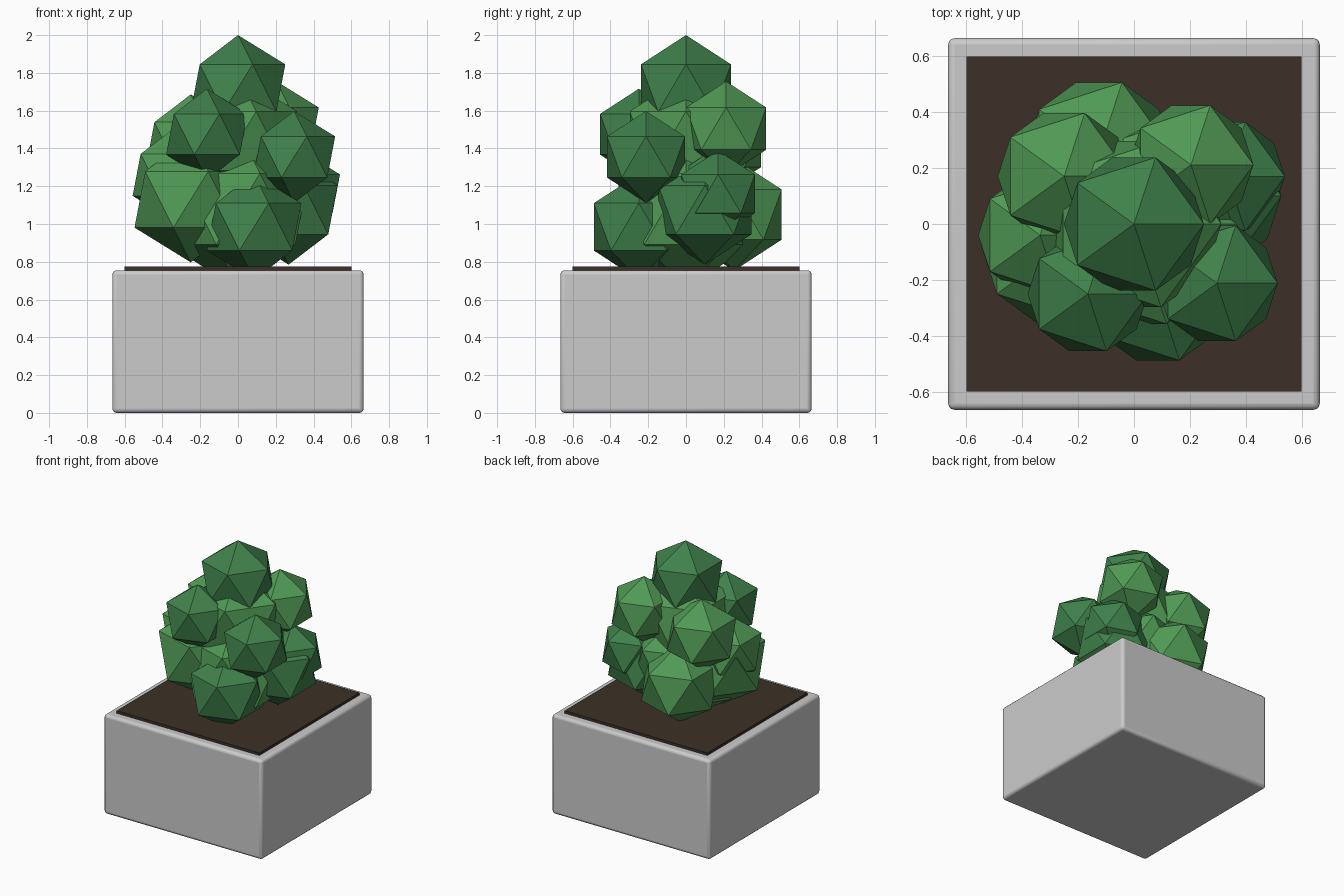
import bpy

if "Cube" in bpy.data.objects:
    bpy.data.objects.remove(bpy.data.objects["Cube"])


def material(name, rgb):
    m = bpy.data.materials.new(name)
    m.diffuse_color = (*rgb, 1)
    m.use_nodes = True
    m.node_tree.nodes["Principled BSDF"].inputs["Base Color"].default_value = m.diffuse_color
    return m


def box(name, half, z0, z1, bevel=0.0, mat=None):
    bpy.ops.mesh.primitive_cube_add(size=1, location=(0, 0, (z0 + z1) / 2))
    ob = bpy.context.object
    ob.name = name
    ob.scale = (2 * half, 2 * half, z1 - z0)
    bpy.ops.object.transform_apply(location=False, rotation=False, scale=True)
    if bevel:
        mod = ob.modifiers.new("rounded_edges", 'BEVEL')
        mod.width = bevel
        mod.segments = 3
        bpy.ops.object.shade_smooth_by_angle()
    if mat:
        ob.data.materials.append(mat)
    return ob


leaf = material("leaf_green", (0.05, 0.22, 0.07))
leaf_light = material("leaf_light_green", (0.08, 0.32, 0.09))
soil = material("soil_brown", (0.045, 0.03, 0.02))

# Stone planter and the soil bed standing slightly proud of its rim
box("planter", 0.665, 0.0, 0.755, 0.022)
box("soil", 0.6, 0.70, 0.775, mat=soil)

# Leaf clumps: x, y, z, radius, light material
clumps = [
    # hidden core
    (0.0, 0.0, 1.08, 0.42, True),
    (0.0, 0.0, 1.44, 0.35, True),
    # lower ring
    (0.085, -0.25, 0.985, 0.28, False),
    (0.268, 0.10, 1.075, 0.29, False),
    (-0.125, 0.254, 1.05, 0.297, True),
    (-0.25, -0.075, 1.13, 0.333, True),
    # middle ring
    (0.297, -0.212, 1.355, 0.243, False),
    (0.335, 0.17, 1.16, 0.229, False),
    (-0.336, -0.04, 1.26, 0.248, True),
    # upper ring
    (0.204, 0.212, 1.505, 0.25, True),
    (-0.165, -0.25, 1.475, 0.241, False),
    (-0.25, 0.171, 1.42, 0.266, True),
    # crown
    (0.0, 0.0, 1.72, 0.28, False),
]
for i, (x, y, z, r, light) in enumerate(clumps):
    bpy.ops.mesh.primitive_ico_sphere_add(subdivisions=1, radius=r, location=(x, y, z))
    ob = bpy.context.object
    ob.name = f"leaf_clump_{i + 1}"
    ob.data.materials.append(leaf_light if light else leaf)
